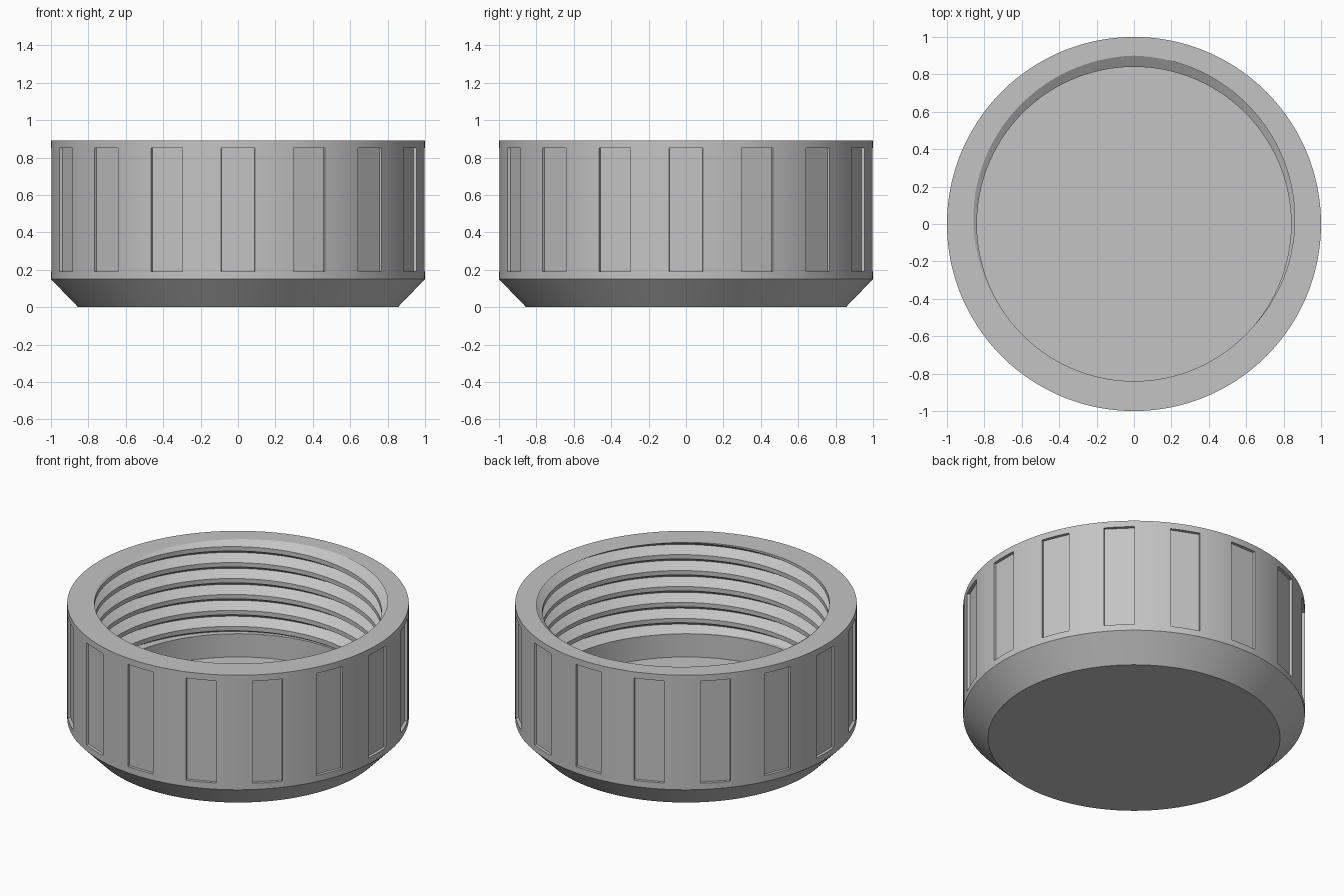
import bpy, bmesh
from math import sin, cos, pi, asin, radians

default = bpy.data.objects.get("Cube")
if default:
    bpy.data.objects.remove(default, do_unlink=True)

# Main dimensions
HEIGHT, CHAMFER_TOP, BASE_R = 0.89, 0.15, 0.855
BORE_R, FLOOR_Z = 0.84, 0.15
PITCH, GROOVE_HALF, GROOVE_DEPTH, THREAD_START = 0.103, 0.0375, 0.06, 0.30
GRIPS, GRIP_LOW, GRIP_HIGH, GRIP_DIST = 16, 0.19, 0.85, 0.98
GRIP_ANGLE = asin(0.09)
SECTOR = 2 * pi / GRIPS


def groove_centre(angle):
    """Height of the top turn of the right-handed thread groove."""
    return HEIGHT + PITCH * (angle - pi / 2) / (2 * pi)


def bore_radius(angle, z):
    """Bore radius with a V-shaped groove cut into it."""
    offset = ((z - groove_centre(angle)) / PITCH + 0.5) % 1 - 0.5
    return BORE_R + GROOVE_DEPTH * max(0, 1 - abs(offset) * PITCH / GROOVE_HALF)


def column_profile(angle, wall_r):
    """Section from the inner floor, up the bore, over the rim, to the base."""
    profile = [(0, FLOOR_Z), (BORE_R, FLOOR_Z), (BORE_R, THREAD_START)]
    for turn in range(-7, 3):
        for step in (-1, 0, 1):
            z = groove_centre(angle) + turn * PITCH + step * GROOVE_HALF
            z = min(max(z, THREAD_START), HEIGHT)
            profile.append((bore_radius(angle, z), z))
    profile += [(1, HEIGHT), (1, GRIP_HIGH), (wall_r, GRIP_HIGH),
                (wall_r, GRIP_LOW), (1, GRIP_LOW), (1, CHAMFER_TOP),
                (BASE_R, 0), (0, 0)]
    return profile


# Columns around the cap: doubled at each grip edge to make its side walls
columns = []
FLAT_STEPS, ROUND_STEPS = 6, 6
for grip in range(GRIPS):
    middle = grip * SECTOR
    columns.append((middle - GRIP_ANGLE, 1))
    for i in range(FLAT_STEPS + 1):
        a = GRIP_ANGLE * (2 * i / FLAT_STEPS - 1)
        columns.append((middle + a, GRIP_DIST / cos(a)))
    for i in range(ROUND_STEPS):
        a = GRIP_ANGLE + (SECTOR - 2 * GRIP_ANGLE) * i / ROUND_STEPS
        columns.append((middle + a, 1))
columns.append((2 * pi - GRIP_ANGLE, 1))

# Skin the columns, then weld the seam and the collapsed rows
bm = bmesh.new()
rings = [[bm.verts.new((r * cos(a), r * sin(a), z))
          for r, z in column_profile(a, wall)] for a, wall in columns]
for left, right in zip(rings, rings[1:]):
    for j in range(len(left) - 1):
        bm.faces.new((left[j], right[j], right[j + 1], left[j + 1]))
bmesh.ops.remove_doubles(bm, verts=bm.verts, dist=0.00002)
bmesh.ops.recalc_face_normals(bm, faces=bm.faces)
mesh = bpy.data.meshes.new("screw_cap")
bm.to_mesh(mesh)
bm.free()
cap = bpy.data.objects.new("screw_cap", mesh)
bpy.context.collection.objects.link(cap)

# Plain grey plastic
grey = bpy.data.materials.new("grey_plastic")
grey.use_nodes = True
colour = (0.55, 0.55, 0.55, 1)
grey.diffuse_color = colour
grey.node_tree.nodes["Principled BSDF"].inputs["Base Color"].default_value = colour
mesh.materials.append(grey)

# Smooth walls with crisp edges
bpy.ops.object.select_all(action="DESELECT")
cap.select_set(True)
bpy.context.view_layer.objects.active = cap
bpy.ops.object.shade_smooth_by_angle(angle=radians(25))
